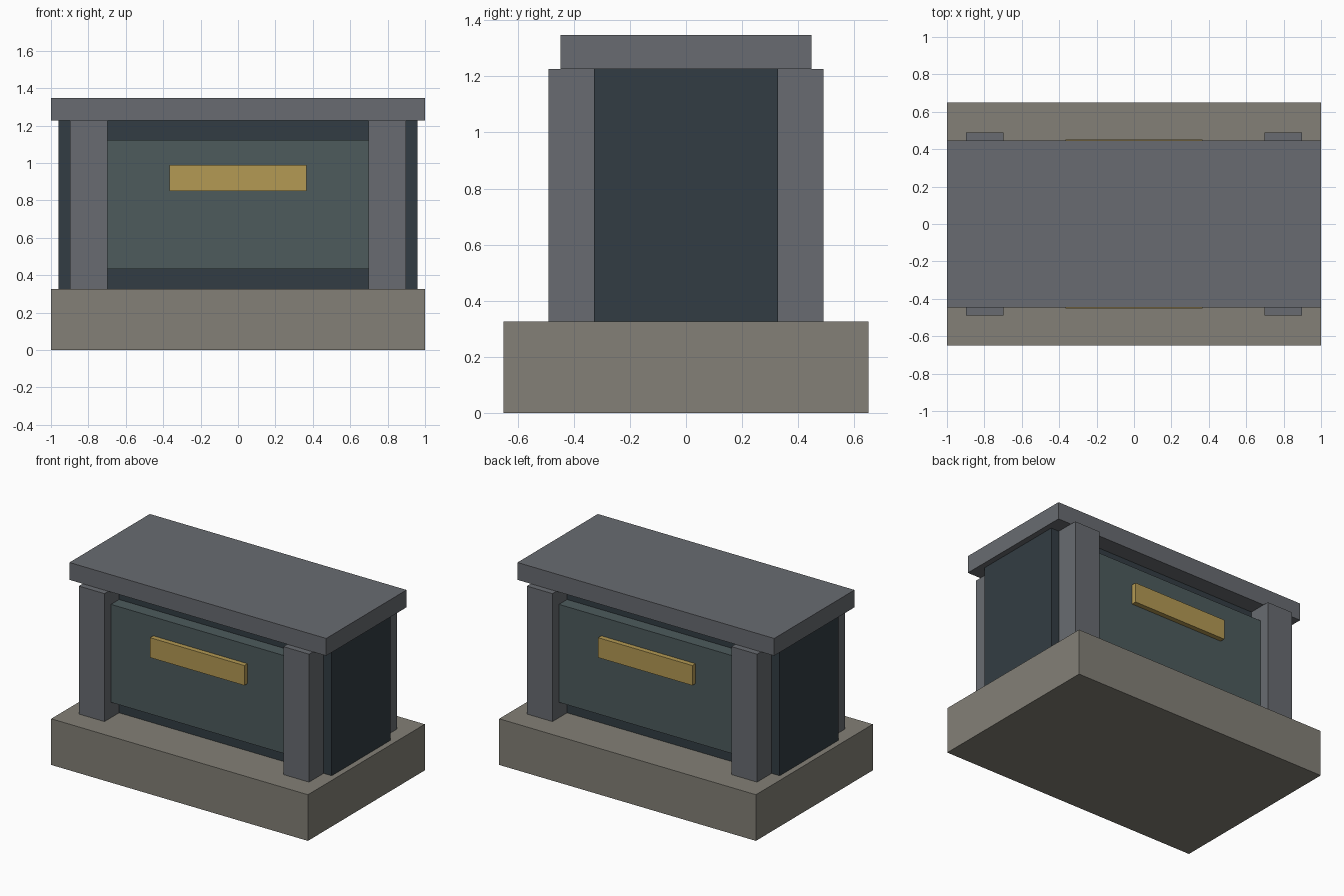
import bpy

if "Cube" in bpy.data.objects:
    bpy.data.objects.remove(bpy.data.objects["Cube"])


def material(name, rgb):
    # sRGB 0-255 to linear diffuse colour
    m = bpy.data.materials.new(name)
    m.diffuse_color = (*[(c / 255) ** 2.2 for c in rgb], 1)
    m.use_nodes = True
    m.node_tree.nodes["Principled BSDF"].inputs["Base Color"].default_value = m.diffuse_color
    return m


stone = material("warm_stone", (130, 127, 118))
slate = material("slate_grey", (104, 107, 112))
dark = material("dark_steel", (54, 63, 69))
teal = material("panel_green", (78, 91, 93))
brass = material("brass", (178, 152, 84))


def box(name, x, y, z, mat):
    """Box from (min, max) ranges on each axis."""
    spans = (x, y, z)
    bpy.ops.mesh.primitive_cube_add(size=1, location=[(a + b) / 2 for a, b in spans])
    ob = bpy.context.object
    ob.name = name
    ob.scale = [b - a for a, b in spans]
    bpy.ops.object.transform_apply(location=False, rotation=False, scale=True)
    ob.data.materials.append(mat)
    return ob


def span(a, b, side):
    return tuple(sorted((a * side, b * side)))


# Plinth, core and lid
box("base_plinth", (-1, 1), (-0.65, 0.65), (0, 0.325), stone)
box("body_core", (-0.96, 0.96), (-0.328, 0.328), (0.325, 1.226), dark)
box("top_slab", (-1, 1), (-0.447, 0.447), (1.226, 1.348), slate)

# Matching front and back faces
for face, sy in (("front", -1), ("back", 1)):
    box(f"{face}_panel", (-0.697, 0.697), span(0.328, 0.418, sy), (0.433, 1.123), teal)
    box(f"{face}_plaque", (-0.367, 0.367), span(0.418, 0.453, sy), (0.85, 0.99), brass)
    for hand, sx in (("left", -1), ("right", 1)):
        box(f"{face}_{hand}_post", span(0.697, 0.897, sx), span(0.29, 0.49, sy),
            (0.325, 1.226), slate)
